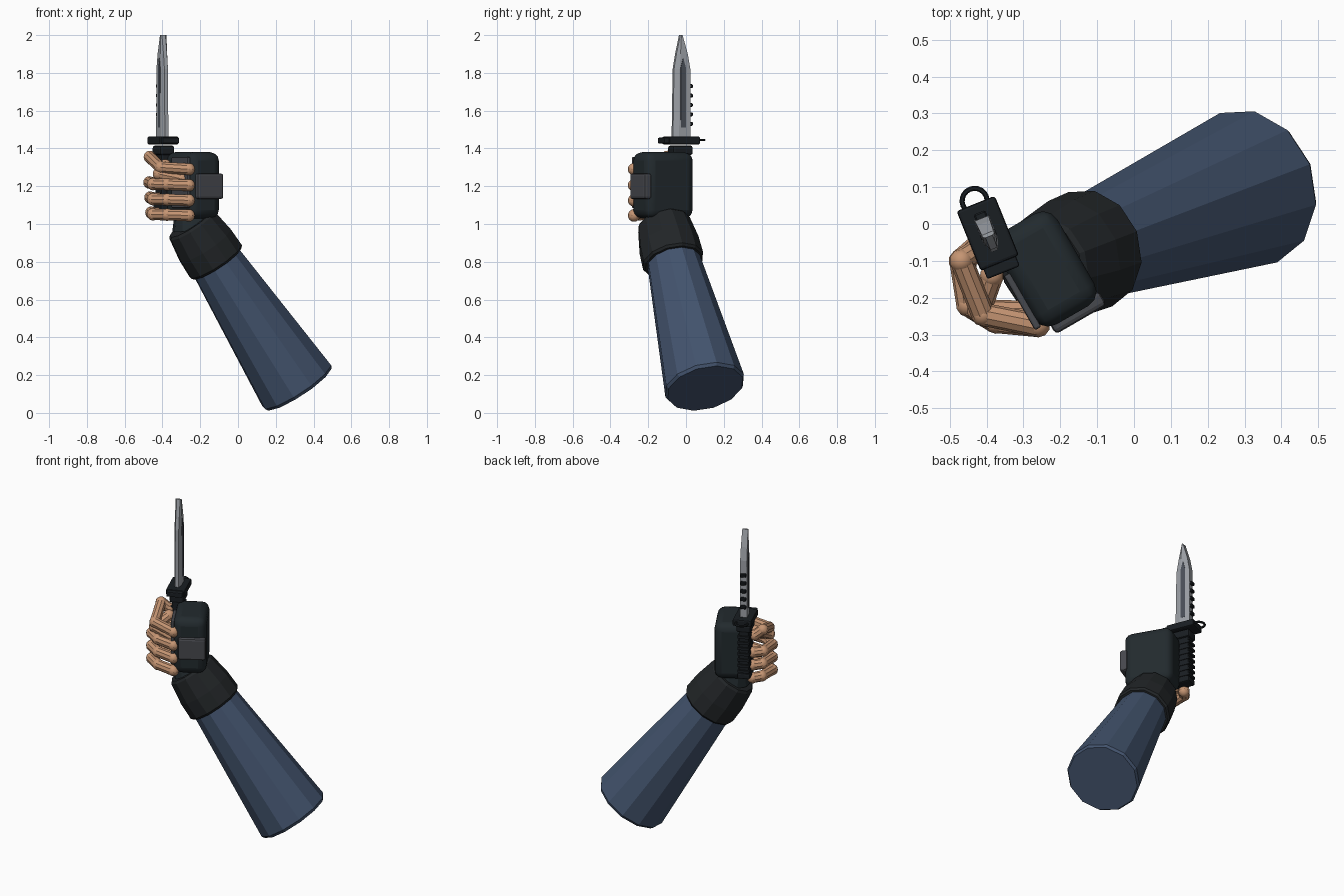
import bpy, bmesh, math
from mathutils import Vector, Matrix

if "Cube" in bpy.data.objects:
    bpy.data.objects.remove(bpy.data.objects["Cube"])


def material(name, rgb):
    m = bpy.data.materials.new(name)
    m.diffuse_color = (*rgb, 1)
    m.use_nodes = True
    m.node_tree.nodes["Principled BSDF"].inputs["Base Color"].default_value = m.diffuse_color
    return m


BLUE = material("blue_cloth", (0.056, 0.088, 0.155))
CUFF = material("cuff_black", (0.016, 0.019, 0.021))
GLOVE = material("glove_charcoal", (0.016, 0.023, 0.027))
PLATE = material("plate_grey", (0.062, 0.065, 0.075))
SKIN = material("skin", (0.56, 0.30, 0.17))
STEEL = material("steel", (0.34, 0.36, 0.39))
GROOVE = material("groove_grey", (0.07, 0.08, 0.10))
BLACK = material("grip_black", (0.010, 0.013, 0.016))


def finish(bm, name, mat, matrix=None, bevel=0, segments=2, smooth=False):
    if matrix is not None:
        bm.transform(matrix)
    bmesh.ops.recalc_face_normals(bm, faces=bm.faces)
    me = bpy.data.meshes.new(name)
    bm.to_mesh(me)
    bm.free()
    me.materials.append(mat)
    ob = bpy.data.objects.new(name, me)
    bpy.context.collection.objects.link(ob)
    if bevel:
        mod = ob.modifiers.new("bevel", 'BEVEL')
        mod.width, mod.segments = bevel, segments
        mod.limit_method = 'ANGLE'
    if smooth:
        bpy.ops.object.select_all(action='DESELECT')
        ob.select_set(True)
        bpy.context.view_layer.objects.active = ob
        bpy.ops.object.shade_smooth_by_angle(angle=math.radians(35))
    return ob


def loft(bm, rings):
    """Skin closed rings of equal length and cap both ends."""
    vs = [[bm.verts.new(p) for p in r] for r in rings]
    n = len(vs[0])
    for a, b in zip(vs, vs[1:]):
        for i in range(n):
            bm.faces.new((a[i], a[(i + 1) % n], b[(i + 1) % n], b[i]))
    bm.faces.new(vs[0])
    bm.faces.new(vs[-1])


def tube(bm, a, b, profile, sides=12):
    """Turned shape from a to b; profile is (fraction, radius)."""
    a, b = Vector(a), Vector(b)
    rot = (b - a).to_track_quat('Z', 'Y').to_matrix()
    loft(bm, [[a.lerp(b, t) + rot @ Vector((r * math.cos(math.tau * i / sides),
               r * math.sin(math.tau * i / sides), 0)) for i in range(sides)]
              for t, r in profile])


def add_box(bm, c, s):
    bmesh.ops.create_cube(bm, size=1, matrix=Matrix.Translation(c) @ Matrix.Diagonal((*s, 1)))


def box(name, mat, c, s, frame, **kw):
    bm = bmesh.new()
    add_box(bm, c, s)
    return finish(bm, name, mat, frame, **kw)


# forearm sleeve and cuff share one slanted axis
bm = bmesh.new()
tube(bm, (0.32, 0.102, 0.13), (-0.13, -0.07, 0.82),
     [(0, 0.207), (0.02, 0.217), (0.98, 0.142), (1, 0.135)])
finish(bm, "forearm_sleeve", BLUE)
bm = bmesh.new()
tube(bm, (-0.112, -0.066, 0.795), (-0.25, -0.119, 1.005),
     [(0, 0.156), (0.05, 0.166), (0.45, 0.163), (0.95, 0.143), (1, 0.132)])
finish(bm, "cuff", CUFF)
bm = bmesh.new()
tube(bm, (-0.23, -0.11, 0.98), (-0.25, -0.12, 1.09), [(0, 0.12), (1, 0.085)])
finish(bm, "wrist", GLOVE)

# gloved palm with knuckle guard and palm pad
HAND = Matrix.Translation((-0.24, -0.122, 0)) @ Matrix.Rotation(math.radians(30), 4, 'Z')
box("glove", GLOVE, (0, 0, 1.205), (0.19, 0.29, 0.35), HAND, bevel=0.045, segments=3, smooth=True)
box("knuckle_guard", PLATE, (0.015, -0.145, 1.2), (0.16, 0.045, 0.135), HAND, bevel=0.012)
box("palm_pad", PLATE, (-0.098, -0.045, 1.22), (0.02, 0.17, 0.27), HAND, bevel=0.006)

# curled fingers and thumb, drawn as jointed capsules
R = 0.032
CHAINS = {
    "index_finger": [(-0.26, -0.275, 1.29), (-0.41, -0.245, 1.30),
                     (-0.468, -0.10, 1.355), (-0.43, -0.075, 1.32)],
    "thumb": [(-0.30, -0.24, 1.24), (-0.42, -0.235, 1.265), (-0.385, -0.14, 1.31)],
}
for name, z, reach in (("middle_finger", 1.205, 0), ("ring_finger", 1.125, 0.005),
                       ("little_finger", 1.045, 0.01)):
    CHAINS[name] = [(-0.26, -0.275, z), (-0.375, -0.265, z + 0.004),
                    (-0.45, -0.22, z + 0.006), (-0.47 + reach, -0.10, z + 0.015),
                    (-0.425, -0.06, z + 0.01)]
for name, pts in CHAINS.items():
    bm = bmesh.new()
    for p, q in zip(pts, pts[1:]):
        tube(bm, p, q, [(0, R), (1, R * 0.97)], 10)
    for p in pts:
        bmesh.ops.create_uvsphere(bm, u_segments=10, v_segments=8, radius=R * 1.03,
                                  matrix=Matrix.Translation(p))
    finish(bm, name, SKIN, smooth=True)

# knife, in a frame turned about its upright axis
KNIFE = Matrix.Translation((-0.395, -0.03, 0)) @ Matrix.Rotation(math.radians(22), 4, 'Z')
box("grip", BLACK, (0, 0, 1.25), (0.062, 0.095, 0.33), KNIFE, bevel=0.012)
bm = bmesh.new()
for i in range(7):
    add_box(bm, (0, 0.004, 1.12 + i * 0.036), (0.07, 0.105, 0.016))
finish(bm, "grip_ribs", BLACK, KNIFE)
box("grip_collar", BLACK, (0, 0, 1.39), (0.085, 0.115, 0.05), KNIFE, bevel=0.012)
box("pommel", BLACK, (0, 0, 1.09), (0.075, 0.11, 0.035), KNIFE, bevel=0.008)
box("crossguard", BLACK, (0, 0.005, 1.442), (0.112, 0.175, 0.042), KNIFE, bevel=0.008)
box("guard_lip", BLACK, (0, -0.09, 1.442), (0.095, 0.04, 0.03), KNIFE, bevel=0.005)

# muzzle ring behind the guard
bm = bmesh.new()
n, k = 20, 6
ring = [[bm.verts.new(((0.034 + 0.007 * math.cos(math.tau * j / k)) * math.cos(math.tau * i / n),
                       0.1 + (0.034 + 0.007 * math.cos(math.tau * j / k)) * math.sin(math.tau * i / n),
                       1.445 + 0.007 * math.sin(math.tau * j / k)))
         for j in range(k)] for i in range(n)]
for i in range(n):
    for j in range(k):
        a, b = ring[i], ring[(i + 1) % n]
        bm.faces.new((a[j], b[j], b[(j + 1) % k], a[(j + 1) % k]))
finish(bm, "guard_ring", BLACK, KNIFE)

# blade: ground edge at the front, thick spine at the back
bm = bmesh.new()
rings = []
for z, yf, yb, t in ((1.455, -0.046, 0.05, 0.021), (1.82, -0.04, 0.049, 0.020),
                     (1.90, -0.026, 0.035, 0.019), (2.0, -0.004, 0.006, 0.017)):
    ym = yf + (yb - yf) * 0.32
    rings.append([(-0.010, yf, z), (0.010, yf, z), (t, ym, z), (t, yb, z), (-t, yb, z), (-t, ym, z)])
loft(bm, rings)
finish(bm, "blade", STEEL, KNIFE)

# dark groove on both cheeks of the blade
bm = bmesh.new()
for s in (-1, 1):
    prof = [(-0.006, 1.51), (0.022, 1.51), (0.022, 1.83), (0.008, 1.88), (-0.006, 1.83)]
    loft(bm, [[(s * x, y, z) for y, z in prof] for x in (0.017, 0.0225)])
finish(bm, "blade_groove", GROOVE, KNIFE)

# saw teeth along the spine
bm = bmesh.new()
for i in range(5):
    add_box(bm, (0, 0.055, 1.53 + i * 0.05), (0.034, 0.022, 0.02))
finish(bm, "saw_teeth", BLACK, KNIFE, bevel=0.004, segments=1)
